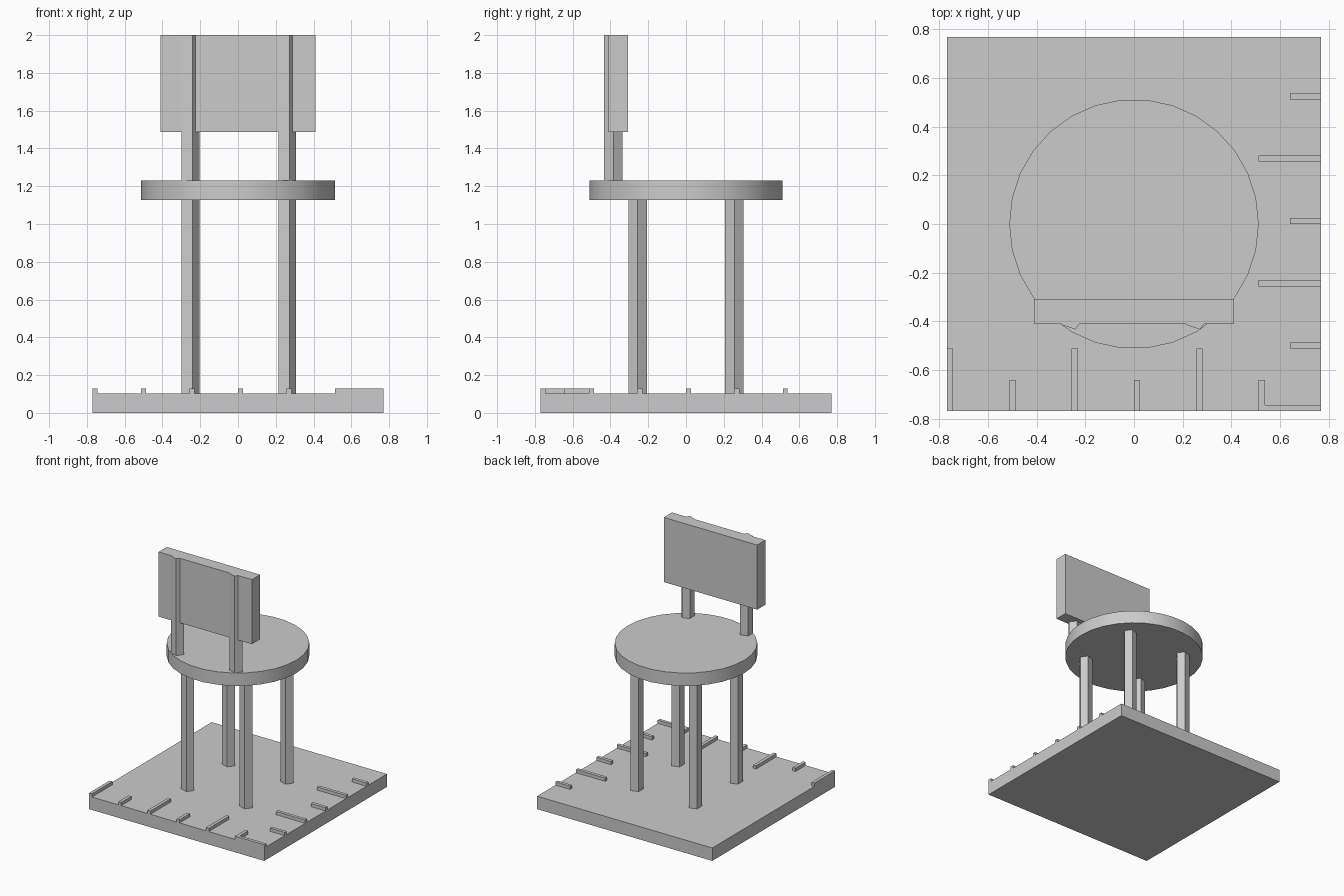
import bpy
import math

if "Cube" in bpy.data.objects:
    bpy.data.objects.remove(bpy.data.objects["Cube"], do_unlink=True)

# Layout unit: the whole model is 195 units tall
U = 2 / 195

grey = bpy.data.materials.new("plain grey")
grey.use_nodes = True
grey.diffuse_color = (0.6, 0.6, 0.6, 1)
grey.node_tree.nodes["Principled BSDF"].inputs["Base Color"].default_value = (0.6, 0.6, 0.6, 1)


def finish(name):
    obj = bpy.context.object
    obj.name = name
    obj.data.name = name
    obj.data.materials.append(grey)
    bpy.ops.object.transform_apply(location=False, rotation=True, scale=True)
    return obj


def box(name, low, high):
    """Box between two opposite corners, in layout units."""
    centre = [(a + b) / 2 * U for a, b in zip(low, high)]
    bpy.ops.mesh.primitive_cube_add(size=1, location=centre)
    bpy.context.object.scale = [(b - a) * U for a, b in zip(low, high)]
    return finish(name)


def column(name, sides, radius, x, y, bottom, top):
    """Upright prism with one corner pointing along +x."""
    bpy.ops.mesh.primitive_cylinder_add(
        vertices=sides, radius=radius * U, depth=(top - bottom) * U,
        location=(x * U, y * U, (bottom + top) / 2 * U),
        rotation=(0, 0, -math.pi / 2))
    return finish(name)


HALF = 75
BASE, SEAT_LOW, SEAT_TOP, TOP = 10, 110, 120, 195

# Square floor slab
box("floor_slab", (-HALF, -HALF, 0), (HALF, HALF, BASE))

# Ruler ticks along the front and left edges, alternately long and short
for i in range(6):
    start = -HALF + 25 * i
    length = 12.5 if i % 2 else 25
    box(f"front_tick_{i + 1}", (start, -HALF, BASE),
        (start + 2.5, -HALF + length, BASE + 2.5))
    box(f"side_tick_{i + 1}", (HALF - length, start, BASE),
        (HALF, start + 2.5, BASE + 2.5))

# Five-sided legs and backrest posts
for side, x in (("right", -25), ("left", 25)):
    for end, y in (("front", -25), ("back", 25)):
        column(f"{end}_{side}_leg", 5, 5, x, y, BASE, SEAT_LOW)
    column(f"{side}_backrest_post", 5, 5, x, -37.5, SEAT_TOP, TOP)

# Round seat with a smooth rim
column("seat", 30, 50, 0, 0, SEAT_LOW, SEAT_TOP)
bpy.ops.object.shade_smooth_by_angle(angle=math.radians(30))

# Backrest panel
box("backrest", (-40, -40, 145), (40, -30, TOP))
